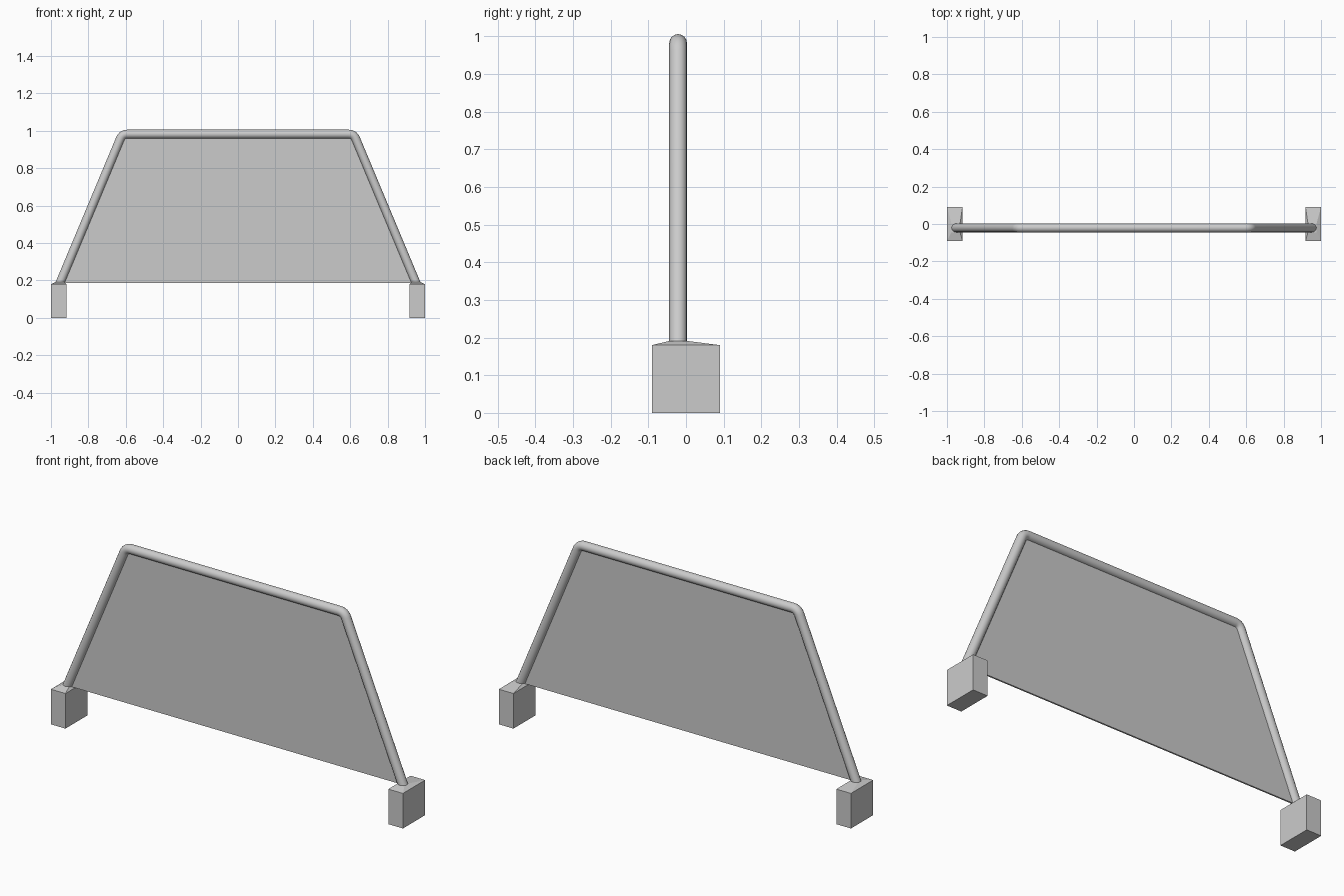
import bpy, bmesh
from mathutils import Vector

if "Cube" in bpy.data.objects:
    bpy.data.objects.remove(bpy.data.objects["Cube"])

TUBE_Y, TUBE_R = -0.021, 0.0235


def make_object(name, bm):
    bmesh.ops.recalc_face_normals(bm, faces=bm.faces)
    mesh = bpy.data.meshes.new(name)
    bm.to_mesh(mesh)
    bm.free()
    obj = bpy.data.objects.new(name, mesh)
    bpy.context.collection.objects.link(obj)
    return obj


def foot(name, side):
    # Block whose top rises gently to a collar around the tube
    def ring(x0, x1, y0, y1, z):
        return [bm.verts.new((side * x, y, z))
                for x, y in ((x0, y0), (x1, y0), (x1, y1), (x0, y1))]
    bm = bmesh.new()
    rings = [ring(0.917, 1.0, -0.09, 0.09, 0.0),
             ring(0.917, 1.0, -0.09, 0.09, 0.18),
             ring(0.93, 0.976, TUBE_Y - TUBE_R, TUBE_Y + TUBE_R, 0.191)]
    for a, b in zip(rings, rings[1:]):
        for i in range(4):
            j = (i + 1) % 4
            bm.faces.new((a[i], a[j], b[j], b[i]))
    bm.faces.new(rings[0])
    bm.faces.new(rings[-1])
    return make_object(name, bm)


foot("left_foot", -1)
foot("right_foot", 1)

# Bent tube frame: straight leg, rounded corner, top rail, mirrored
base = Vector((-0.956, TUBE_Y, 0.176))
corner = Vector((-0.619, TUBE_Y, 0.982))
bend = 0.028
start = corner + (base - corner).normalized() * bend
end = corner + Vector((bend, 0, 0))
half = [base]
for i in range(9):
    t = i / 8
    half.append(start * (1 - t) ** 2 + corner * 2 * t * (1 - t) + end * t * t)
path = half + [Vector((-p.x, p.y, p.z)) for p in reversed(half)]

curve = bpy.data.curves.new("tube_frame", 'CURVE')
curve.dimensions = '3D'
curve.bevel_depth = TUBE_R
curve.bevel_resolution = 6
curve.use_fill_caps = True
spline = curve.splines.new('POLY')
spline.points.add(len(path) - 1)
for pt, p in zip(spline.points, path):
    pt.co = (*p, 1)
frame = bpy.data.objects.new("tube_frame", curve)
bpy.context.collection.objects.link(frame)
bpy.context.view_layer.objects.active = frame
frame.select_set(True)
bpy.ops.object.convert(target='MESH')
bpy.ops.object.shade_smooth_by_angle()

# Thin trapezoid panel stretched inside the frame
bm = bmesh.new()
outline = [(-0.951, 0.187), (0.951, 0.187), (0.624, 0.975), (-0.624, 0.975)]
face = bm.faces.new([bm.verts.new((x, TUBE_Y - 0.004, z)) for x, z in outline])
side = bmesh.ops.extrude_face_region(bm, geom=[face])
bmesh.ops.translate(bm, vec=(0, 0.008, 0),
                    verts=[v for v in side["geom"] if isinstance(v, bmesh.types.BMVert)])
if face.is_valid and len(bm.faces) == 5:
    bm.faces.new([v for v in face.verts])
make_object("panel", bm)
